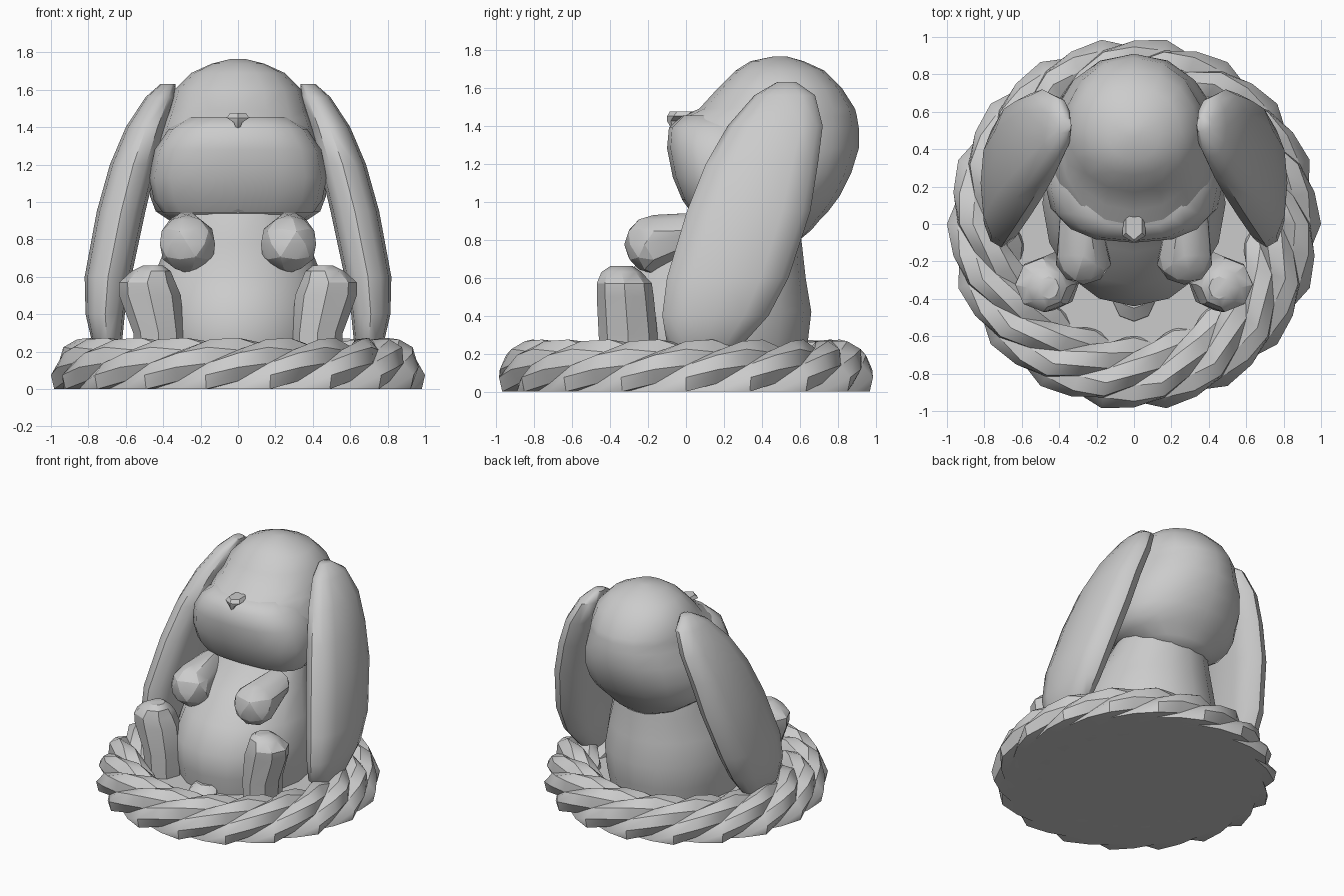
import bpy, bmesh
from math import sin, cos, pi, radians, copysign
from mathutils import Vector

cube = bpy.data.objects.get("Cube")
if cube:
    bpy.data.objects.remove(cube, do_unlink=True)

grey = bpy.data.materials.new("plain_grey")
grey.use_nodes = True
grey.diffuse_color = (0.6, 0.6, 0.6, 1)
grey.node_tree.nodes["Principled BSDF"].inputs["Base Color"].default_value = (0.6, 0.6, 0.6, 1)


def finish(name, bm, angle):
    """Turn a bmesh into a shaded object."""
    bmesh.ops.recalc_face_normals(bm, faces=bm.faces)
    mesh = bpy.data.meshes.new(name)
    bm.to_mesh(mesh)
    bm.free()
    mesh.materials.append(grey)
    obj = bpy.data.objects.new(name, mesh)
    bpy.context.collection.objects.link(obj)
    bpy.ops.object.select_all(action='DESELECT')
    obj.select_set(True)
    bpy.context.view_layer.objects.active = obj
    bpy.ops.object.shade_smooth_by_angle(angle=radians(angle))


def skin(bm, rings):
    """Bridge equal rings of vertices."""
    n = len(rings[0])
    for a, b in zip(rings, rings[1:]):
        for j in range(n):
            k = (j + 1) % n
            bm.faces.new((a[j], a[k], b[k], b[j]))


def power(v, e):
    return copysign(abs(v) ** e, v)


def loft(name, sections, sides=16, square=1.0, side=1, angle=35):
    """Stack of level rounded sections: (x, y, z, half width, half depth)."""
    bm = bmesh.new()
    rings = []
    for x, y, z, rx, ry in sections:
        ring = []
        for i in range(sides):
            t = 2 * pi * i / sides - pi / 2
            ring.append(bm.verts.new((side * (x + rx * power(cos(t), square)),
                                      y + ry * power(sin(t), square), z)))
        rings.append(ring)
    skin(bm, rings)
    bm.faces.new(rings[0])
    bm.faces.new(rings[-1])
    finish(name, bm, angle)


# Twisted rope rim: a five-lobed tube section turning as it goes round, flat underneath
bm = bmesh.new()
rings = []
for k in range(36):
    u = radians(10 * k)
    shrink = 1 if k % 2 == 0 else cos(radians(10))
    ring = []
    for j in range(15):
        v = radians(24 * j + 24 + 36 * k)
        r = 0.155 if j % 3 == 0 else 0.2
        d = (0.8 + r * cos(v)) * shrink
        ring.append(bm.verts.new((d * cos(u), d * sin(u), max(0, 0.075 + r * sin(v)))))
    rings.append(ring)
# the twist ends three strands further round, so the seam is shifted to match
rings.append(rings[0][9:] + rings[0][:9])
skin(bm, rings)
bmesh.ops.triangulate(bm, faces=bm.faces, quad_method='SHORT_EDGE')
finish("rope_rim", bm, 28)

# Floor inside the rim
loft("basket_floor", [(0, 0, 0, 0.9, 0.9), (0, 0, 0.12, 0.74, 0.74)], sides=36)

# Body, widest near the seat
loft("body", [
    (0, 0.10, 0.05, 0.44, 0.50),
    (0, 0.10, 0.25, 0.48, 0.54),
    (0, 0.11, 0.42, 0.49, 0.55),
    (0, 0.15, 0.60, 0.45, 0.48),
    (0, 0.23, 0.78, 0.38, 0.38),
    (0, 0.32, 0.95, 0.33, 0.27),
    (0, 0.34, 1.05, 0.28, 0.24)])
loft("belly_nub", [
    (0, -0.43, 0.05, 0.10, 0.10),
    (0, -0.42, 0.13, 0.11, 0.10),
    (0, -0.38, 0.18, 0.08, 0.07)], sides=8)


def profile_loft(name, rows, square):
    """Loft from rows of (z, front y, back y, half width)."""
    loft(name, [(0, (f + b) / 2, z, w, (b - f) / 2) for z, f, b, w in rows],
         square=square, angle=45)


# Head: round skull with a broad, squarer muzzle in front
profile_loft("head", [
    (0.80, 0.44, 0.60, 0.14), (0.85, 0.24, 0.66, 0.28), (0.91, 0.09, 0.71, 0.38),
    (0.95, 0.02, 0.75, 0.44), (1.03, -0.02, 0.81, 0.47), (1.15, -0.06, 0.87, 0.48),
    (1.28, -0.09, 0.91, 0.45), (1.39, -0.08, 0.91, 0.41), (1.45, -0.02, 0.90, 0.39),
    (1.49, 0.07, 0.89, 0.375), (1.60, 0.17, 0.82, 0.34),
    (1.69, 0.26, 0.73, 0.25), (1.74, 0.34, 0.62, 0.14), (1.765, 0.46, 0.53, 0.04)], 0.95)
profile_loft("muzzle", [
    (0.94, 0.03, 0.40, 0.40), (1.01, -0.02, 0.45, 0.45), (1.13, -0.07, 0.50, 0.475),
    (1.28, -0.10, 0.50, 0.445), (1.39, -0.09, 0.45, 0.37), (1.455, -0.02, 0.40, 0.27)], 0.8)

# Small pointed nose
loft("nose", [
    (0, -0.06, 1.39, 0.012, 0.02),
    (0, -0.06, 1.425, 0.025, 0.04),
    (0, -0.03, 1.45, 0.07, 0.07),
    (0, -0.01, 1.475, 0.05, 0.075)], sides=6, angle=20)

for side, label in ((1, "left"), (-1, "right")):
    # Long drooping ear, thick along its front edge
    loft(label + "_ear", [
        (0.375, 0.53, 1.63, 0.04, 0.05),
        (0.415, 0.52, 1.56, 0.08, 0.16),
        (0.49, 0.47, 1.40, 0.11, 0.25),
        (0.56, 0.40, 1.20, 0.125, 0.295),
        (0.625, 0.33, 0.95, 0.13, 0.325),
        (0.695, 0.22, 0.60, 0.125, 0.32),
        (0.71, 0.155, 0.40, 0.105, 0.28),
        (0.70, 0.10, 0.25, 0.08, 0.20),
        (0.69, 0.09, 0.17, 0.03, 0.10)], sides=12, square=0.88, side=side, angle=45)

    # Upright hind foot with a rounded top
    loft(label + "_foot", [
        (0.42, -0.30, 0.08, 0.13, 0.15),
        (0.425, -0.305, 0.30, 0.135, 0.155),
        (0.47, -0.32, 0.50, 0.165, 0.15),
        (0.485, -0.325, 0.57, 0.15, 0.145),
        (0.465, -0.34, 0.63, 0.105, 0.105),
        (0.455, -0.34, 0.66, 0.055, 0.06)], sides=8, side=side, angle=30)

    # Folded front paw: faceted ball stretched back and up to the shoulder
    bm = bmesh.new()
    shoulder = Vector((0.29, 0.03, 0.85))
    paw = Vector((0.27, -0.17, 0.775))
    bmesh.ops.create_icosphere(bm, subdivisions=2, radius=0.155)
    for vert in bm.verts:
        if vert.co.y > 0.02:
            vert.co = shoulder + vert.co * 0.7
        else:
            vert.co += paw
        vert.co.x *= side
    finish(label + "_paw", bm, 20)
